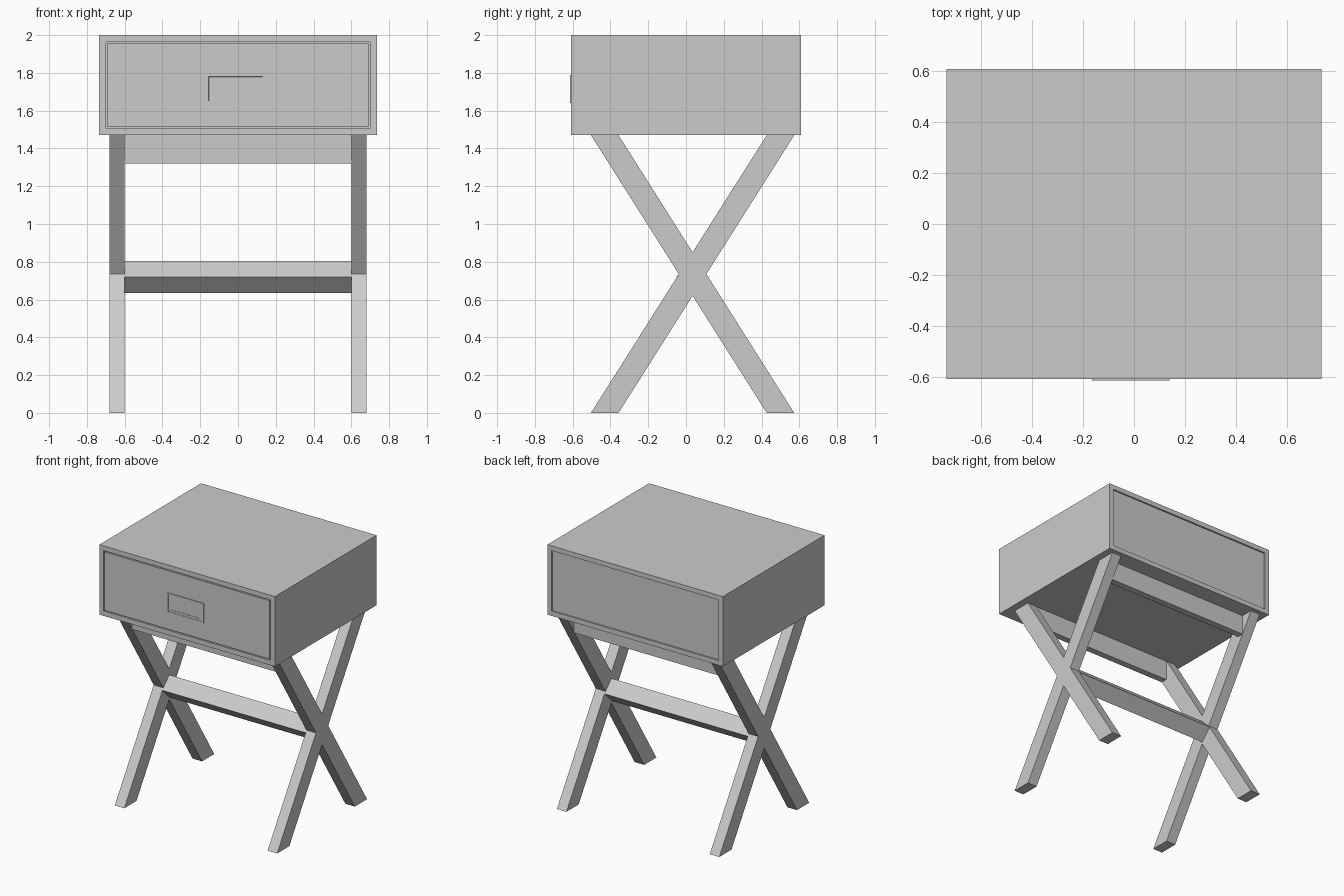
import bpy
import bmesh

cube = bpy.data.objects.get("Cube")
if cube:
    bpy.data.objects.remove(cube, do_unlink=True)

# One plain painted finish
paint = bpy.data.materials.new("grey_paint")
paint.use_nodes = True
colour = (0.6, 0.6, 0.6, 1)
paint.diffuse_color = colour
paint.node_tree.nodes["Principled BSDF"].inputs["Base Color"].default_value = colour


def finish(name, bm):
    bmesh.ops.recalc_face_normals(bm, faces=bm.faces)
    mesh = bpy.data.meshes.new(name)
    bm.to_mesh(mesh)
    bm.free()
    mesh.materials.append(paint)
    obj = bpy.data.objects.new(name, mesh)
    bpy.context.collection.objects.link(obj)
    return obj


def prism(bm, profile, x0, x1):
    """Extrude a (y, z) profile along x."""
    face = bm.faces.new([bm.verts.new((x0, y, z)) for y, z in profile])
    out = bmesh.ops.extrude_face_region(bm, geom=[face])
    moved = [v for v in out["geom"] if isinstance(v, bmesh.types.BMVert)]
    bmesh.ops.translate(bm, verts=moved, vec=(x1 - x0, 0, 0))


def bar(name, profile, x0, x1):
    bm = bmesh.new()
    prism(bm, profile, x0, x1)
    return finish(name, bm)


def box(name, x, y, z):
    return bar(name, [(y[0], z[0]), (y[1], z[0]), (y[1], z[1]), (y[0], z[1])], *x)


W, D, BASE, TOP = 0.735, 0.608, 1.47, 2.0   # case half width, half depth, heights
BOARD, GAP = 0.036, 0.008
MID = 0.035                                  # centre of the crossed base in y
DEPTH = (-D, D)

# Case boards
box("case_top", (-W, W), DEPTH, (TOP - BOARD, TOP))
box("case_bottom", (-W, W), DEPTH, (BASE, BASE + BOARD))
for side, s in (("left", 1), ("right", -1)):
    xs = sorted((s * W, s * (W - BOARD)))
    box(f"case_side_{side}", xs, DEPTH, (BASE + BOARD, TOP - BOARD))

# Drawer with a shadow gap, and a slightly recessed back panel
inner = W - BOARD
box("drawer", (-inner + GAP, inner - GAP), (-D, 0.5),
    (BASE + BOARD + GAP, TOP - BOARD - GAP))
box("back_panel", (-inner, inner), (0.54, D - 0.012), (BASE + BOARD, TOP - BOARD))

# Handle plate with a stepped rim and a shallow finger well
bm = bmesh.new()
prism(bm, [(-D - 0.006, 1.64), (-D, 1.64), (-D, 1.79), (-D - 0.006, 1.79)], -0.165, 0.14)
bmesh.ops.recalc_face_normals(bm, faces=bm.faces)
front = min(bm.faces, key=lambda f: f.calc_center_median().y)
for margin, depth in ((0.014, -0.002), (0.024, -0.002)):
    bmesh.ops.inset_individual(bm, faces=[front], thickness=margin)
    bmesh.ops.inset_individual(bm, faces=[front], thickness=0.001, depth=depth)
finish("handle_plate", bm)

# Crossed legs at each side
for side, s in (("left", 1), ("right", -1)):
    xs = sorted((s * 0.6, s * 0.68))
    for end, d in (("front", -1), ("back", 1)):
        foot, head, half = MID + d * 0.465, MID - d * 0.465, 0.073
        bar(f"{end}_foot_leg_{side}",
            [(foot - half, 0), (foot + half, 0), (head + half, BASE), (head - half, BASE)], *xs)

# Diamond-section stretcher through the crossings
r = 0.085
bar("stretcher", [(MID - r, 0.72), (MID, 0.72 - r), (MID + r, 0.72), (MID, 0.72 + r)],
    -0.602, 0.602)

# Aprons under the case
for end, d in (("front", -1), ("back", 1)):
    ys = sorted((MID + d * 0.395, MID + d * 0.445))
    box(f"apron_{end}", (-0.602, 0.602), ys, (1.32, BASE))
